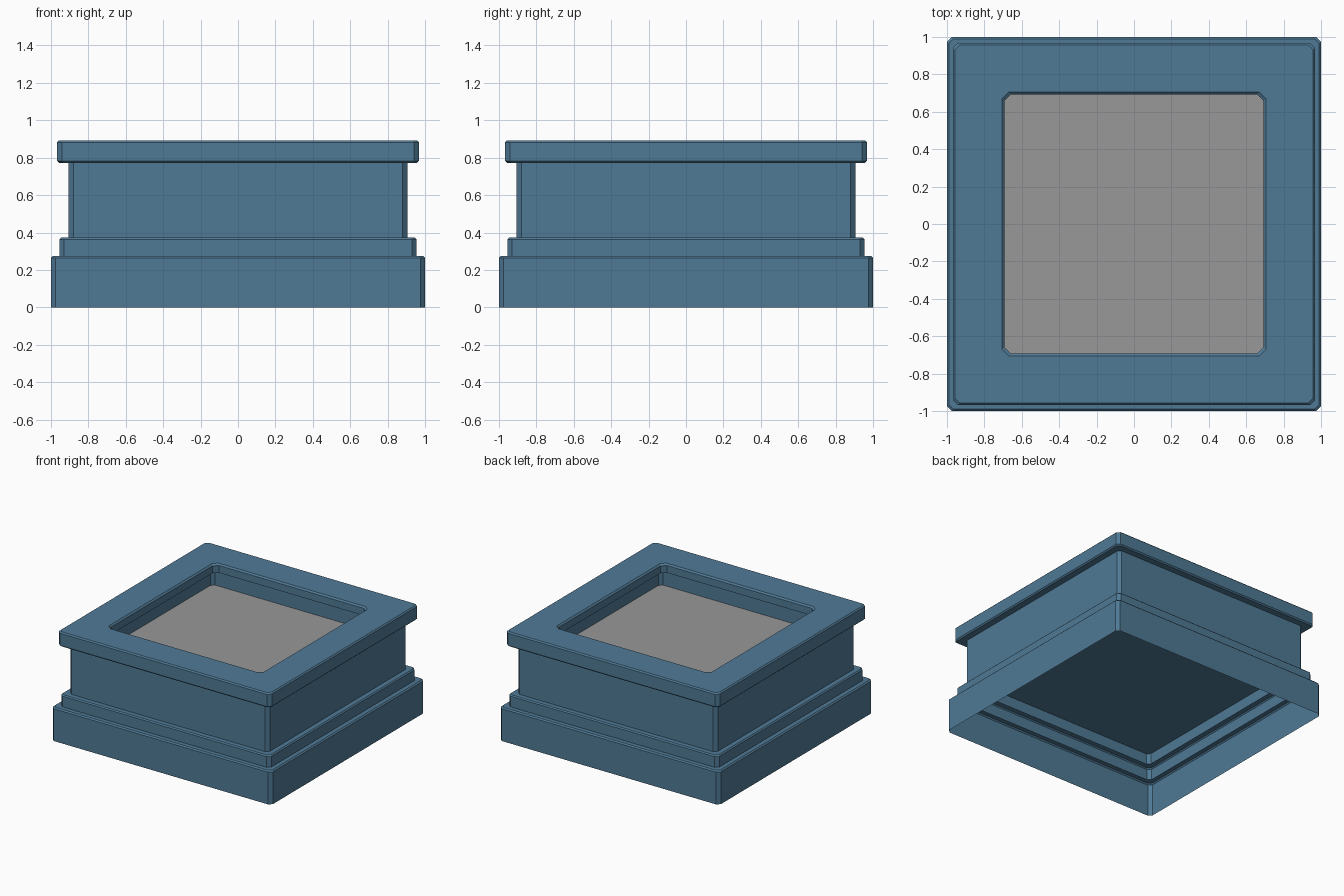
import bpy
import bmesh

cube = bpy.data.objects.get("Cube")
if cube:
    bpy.data.objects.remove(cube, do_unlink=True)


def material(name, rgb):
    mat = bpy.data.materials.new(name)
    mat.use_nodes = True
    color = (*rgb, 1)
    mat.diffuse_color = color
    mat.node_tree.nodes["Principled BSDF"].inputs["Base Color"].default_value = color
    return mat


BLUE = material("slate blue", (0.08, 0.195, 0.305))
GREY = material("soil grey", (0.314, 0.314, 0.314))


def ring(bm, half, z, cut):
    """Square outline with cut corners, counter-clockwise from above."""
    inner = half - cut
    points = []
    for sx, sy in ((1, -1), (1, 1), (-1, 1), (-1, -1)):
        pair = [(sx * inner, sy * half), (sx * half, sy * inner)]
        points += pair if sx * sy < 0 else pair[::-1]
    return [bm.verts.new((x, y, z)) for x, y in points]


def part(name, profile, mat, cut=0.025, flip=False):
    """Loft a (half width, height) profile; a single ring becomes a flat panel."""
    bm = bmesh.new()
    rings = [ring(bm, half, z, cut) for half, z in profile]
    for low, high in zip(rings, rings[1:]):
        for i in range(len(low)):
            j = (i + 1) % len(low)
            bm.faces.new((low[i], low[j], high[j], high[i]))
    if len(rings) == 1:
        bm.faces.new(rings[0][::-1] if flip else rings[0])
    mesh = bpy.data.meshes.new(name)
    bm.to_mesh(mesh)
    bm.free()
    mesh.materials.append(mat)
    obj = bpy.data.objects.new(name, mesh)
    bpy.context.collection.objects.link(obj)
    return obj


# Stepped foot, open underneath
part("plinth", [(1.0, 0), (1.0, 0.265), (0.99, 0.275), (0.954, 0.275)], BLUE)
part("plinth_step", [(0.954, 0.275), (0.954, 0.363), (0.945, 0.372), (0.905, 0.372)], BLUE)

# Box walls and the panel closing them underneath
part("body", [(0.905, 0.372), (0.905, 0.772)], BLUE)
part("body_floor", [(0.905, 0.46)], BLUE, flip=True)

# Overhanging rim with bevelled outer edges
part("rim", [(0.905, 0.772), (0.957, 0.772), (0.967, 0.782),
             (0.967, 0.882), (0.957, 0.892), (0.705, 0.892)], BLUE)

# Bevelled opening, its undercut lip and the liner below
part("opening_lip", [(0.705, 0.892), (0.693, 0.88), (0.693, 0.82), (0.78, 0.82)],
     BLUE, cut=0.035)
part("liner", [(0.78, 0.82), (0.78, 0.66)], BLUE)
part("soil", [(0.78, 0.66)], GREY)

# Corner gussets joining the rim top to the wider-cut opening corners
bm = bmesh.new()
for sx in (-1, 1):
    for sy in (-1, 1):
        outer, a, b = 0.705, 0.68, 0.67
        pts = [(a, outer), (outer, a), (outer, b), (b, outer)]
        verts = [bm.verts.new((sx * x, sy * y, 0.892)) for x, y in pts]
        bm.faces.new(verts if sx * sy < 0 else verts[::-1])
bmesh.ops.recalc_face_normals(bm, faces=bm.faces)
for face in bm.faces:
    face.normal_update()
    if face.normal.z < 0:
        face.normal_flip()
mesh = bpy.data.meshes.new("rim_corner_gussets")
bm.to_mesh(mesh)
bm.free()
mesh.materials.append(BLUE)
gussets = bpy.data.objects.new("rim_corner_gussets", mesh)
bpy.context.collection.objects.link(gussets)
